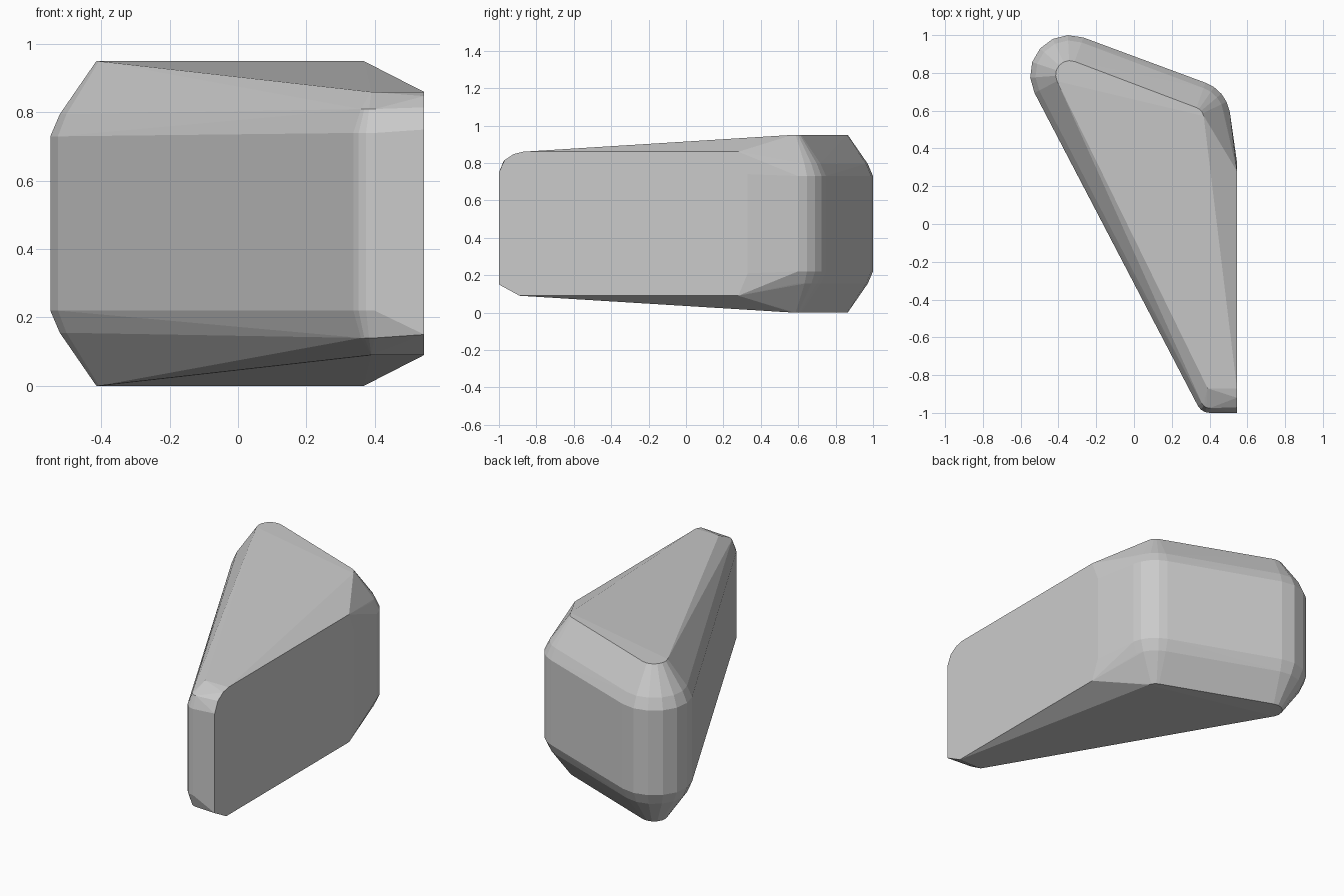
import bpy, bmesh
from math import cos, sin, radians

if "Cube" in bpy.data.objects:
    bpy.data.objects.remove(bpy.data.objects["Cube"])


def arc(cx, cy, r, a0, a1, n, z):
    """Points of a horizontal corner arc at height z."""
    out = []
    for i in range(n + 1):
        a = radians(a0 + (a1 - a0) * i / n)
        out.append((cx + r * cos(a), cy + r * sin(a), z))
    return out


MID, SIDE = 0.475, 0.545
points = []

# Rounded rear corners: chamfer rings as (half height, left radius, right radius)
for half, r_left, r_right in ((0.255, 0.21, 0.20), (0.32, 0.182, 0.17), (0.475, 0.075, 0.06)):
    for z in (MID - half, MID + half):
        points += arc(-0.34, 0.79, r_left, 70, 207, 6, z)
        points += arc(0.31, 0.56, r_right, 11, 70, 4, z)

# Narrow front corner
for z, r in ((0.22, 0.07), (0.74, 0.07), (0.14, 0.045), (0.81, 0.045)):
    points += arc(0.40, -0.93, r, 207, 270, 3, z)
points += [(0.39, -0.87, 0.86), (0.39, -0.89, 0.09)]

# Flat right side outline
for y, z in ((-1, 0.15), (-1, 0.75), (-0.97, 0.815), (-0.92, 0.848), (-0.87, 0.86),
             (-0.89, 0.09), (0.28, 0.86), (0.28, 0.09), (0.33, 0.74), (0.33, 0.21)):
    points.append((SIDE, y, z))

# Wedge body wrapped around the rings
bm = bmesh.new()
for p in points:
    bm.verts.new(p)
hull = bmesh.ops.convex_hull(bm, input=bm.verts[:])
junk = {v for v in hull["geom_interior"] + hull["geom_unused"]
        if isinstance(v, bmesh.types.BMVert)}
bmesh.ops.delete(bm, geom=list(junk), context='VERTS')
bmesh.ops.dissolve_limit(bm, angle_limit=radians(0.5), verts=bm.verts[:], edges=bm.edges[:])
bmesh.ops.recalc_face_normals(bm, faces=bm.faces[:])
mesh = bpy.data.meshes.new("wedge_body")
bm.to_mesh(mesh)
bm.free()
bpy.context.collection.objects.link(bpy.data.objects.new("wedge_body", mesh))
